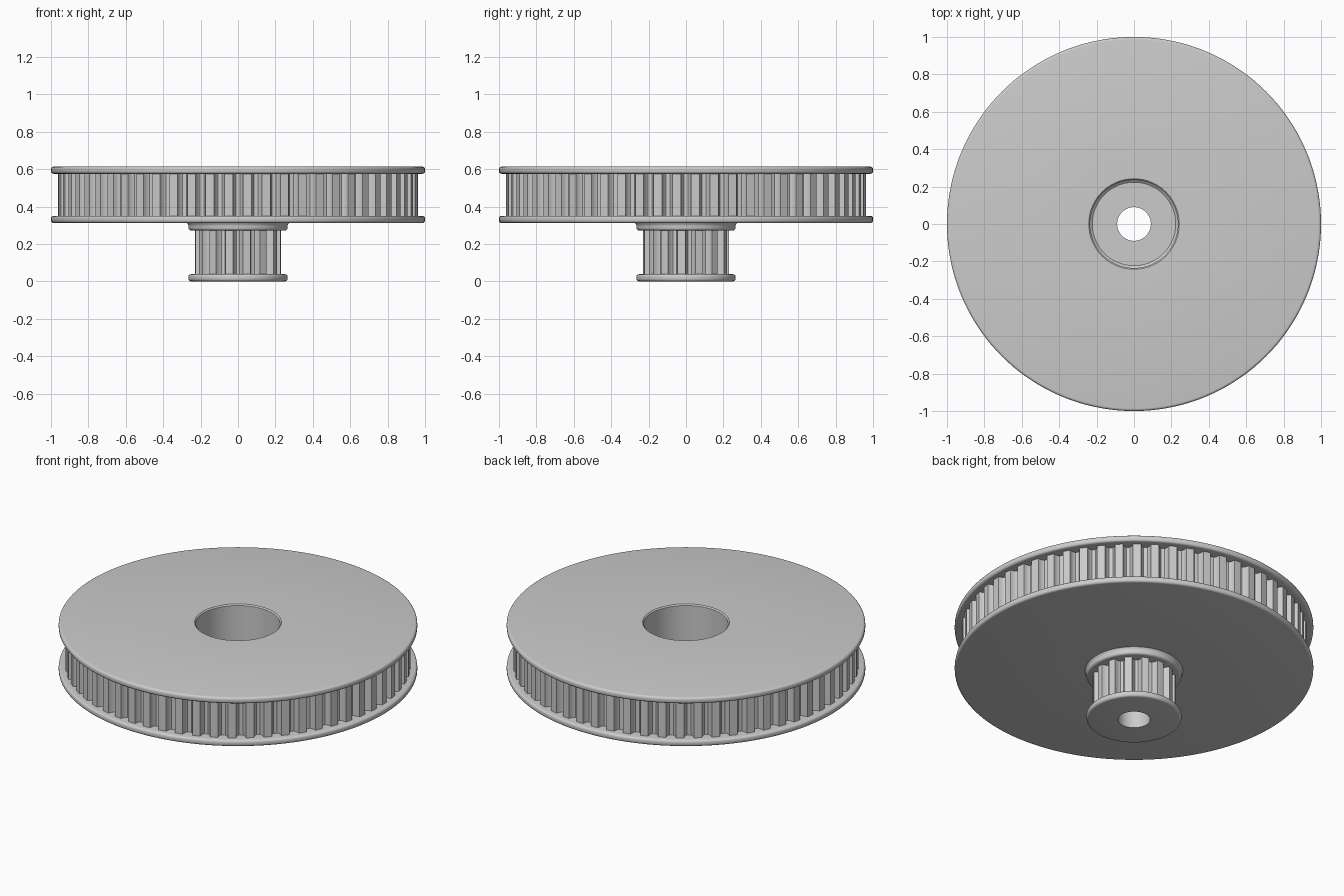
import bpy, bmesh, math

cube = bpy.data.objects.get("Cube")
if cube:
    bpy.data.objects.remove(cube, do_unlink=True)

GREY = (0.6, 0.6, 0.6, 1)
metal = bpy.data.materials.new("plain_grey")
metal.use_nodes = True
metal.diffuse_color = GREY
metal.node_tree.nodes["Principled BSDF"].inputs["Base Color"].default_value = GREY

TOP = 0.613          # upper face of the large pulley
MID = 0.312          # underside of the large pulley
RIM = 0.038          # flange thickness
BORE, POCKET = 0.09, 0.235


def finish(name, bm):
    bmesh.ops.recalc_face_normals(bm, faces=bm.faces)
    mesh = bpy.data.meshes.new(name)
    bm.to_mesh(mesh)
    bm.free()
    mesh.materials.append(metal)
    obj = bpy.data.objects.new(name, mesh)
    bpy.context.collection.objects.link(obj)
    bpy.ops.object.select_all(action='DESELECT')
    obj.select_set(True)
    bpy.context.view_layer.objects.active = obj
    bpy.ops.object.shade_smooth_by_angle(angle=math.radians(28))
    return obj


def bridge(bm, a, b):
    for i in range(len(a)):
        j = (i + 1) % len(a)
        bm.faces.new((a[i], a[j], b[j], b[i]))


def lathe(name, profile, segments=144):
    """Revolve a closed (radius, height) outline around z."""
    bm = bmesh.new()
    rings = []
    for r, z in profile:
        angles = [math.tau * i / segments for i in range(segments)]
        rings.append([bm.verts.new((r * math.cos(a), r * math.sin(a), z)) for a in angles])
    for a, b in zip(rings, rings[1:] + rings[:1]):
        bridge(bm, a, b)
    return finish(name, bm)


def rounded_rim(radius, low, high, fillet=0.014, steps=4):
    """Outline of a flange edge, from its lower face to its upper face."""
    pts = []
    for start, z in ((-90, low + fillet), (0, high - fillet)):
        for k in range(steps + 1):
            a = math.radians(start + 90 * k / steps)
            pts.append((radius - fillet + fillet * math.cos(a), z + fillet * math.sin(a)))
    return pts


def toothed_ring(name, count, radius, low, high):
    """Ring with rounded belt grooves cut into its outer wall."""
    half = [(-0.028, 0), (-0.025, 0.012), (-0.021, 0.026), (-0.011, 0.037)]
    groove = half + [(-s, d) for s, d in reversed(half)]
    outline = []
    for i in range(count):
        middle = math.tau * i / count - math.pi / 2
        outline += [(radius - d, middle + s / radius) for s, d in groove]
        outline.append((radius, middle + math.pi / count))
    bm = bmesh.new()
    loops = []
    for inner, z in ((0, low), (0, high), (1, high), (1, low)):
        ring = []
        for r, a in outline:
            r = radius - 0.08 if inner else r
            ring.append(bm.verts.new((r * math.cos(a), r * math.sin(a), z)))
        loops.append(ring)
    for a, b in zip(loops, loops[1:] + loops[:1]):
        bridge(bm, a, b)
    return finish(name, bm)


# Turned body: small flanges, large flanges, bearing pocket and bore
profile = [(BORE, 0)]
profile += rounded_rim(0.265, 0, RIM)
profile += [(0.18, RIM), (0.18, 0.272)]
profile += rounded_rim(0.265, 0.272, 0.312)[:6] + [(0.266, 0.302), (0.273, MID)]
profile += rounded_rim(1.0, MID, MID + RIM)
profile += [(0.91, MID + RIM), (0.91, TOP - RIM)]
profile += rounded_rim(1.0, TOP - RIM, TOP)
profile += [(POCKET + 0.007, TOP), (POCKET, TOP - 0.007),
            (POCKET, MID + 0.01), (POCKET - 0.012, MID), (BORE, MID)]
lathe("pulley_body", profile)

# Belt teeth between each pair of flanges
toothed_ring("large_teeth", 60, 0.963, MID + RIM - 0.005, TOP - RIM + 0.005)
toothed_ring("small_teeth", 15, 0.231, RIM - 0.005, 0.277)
